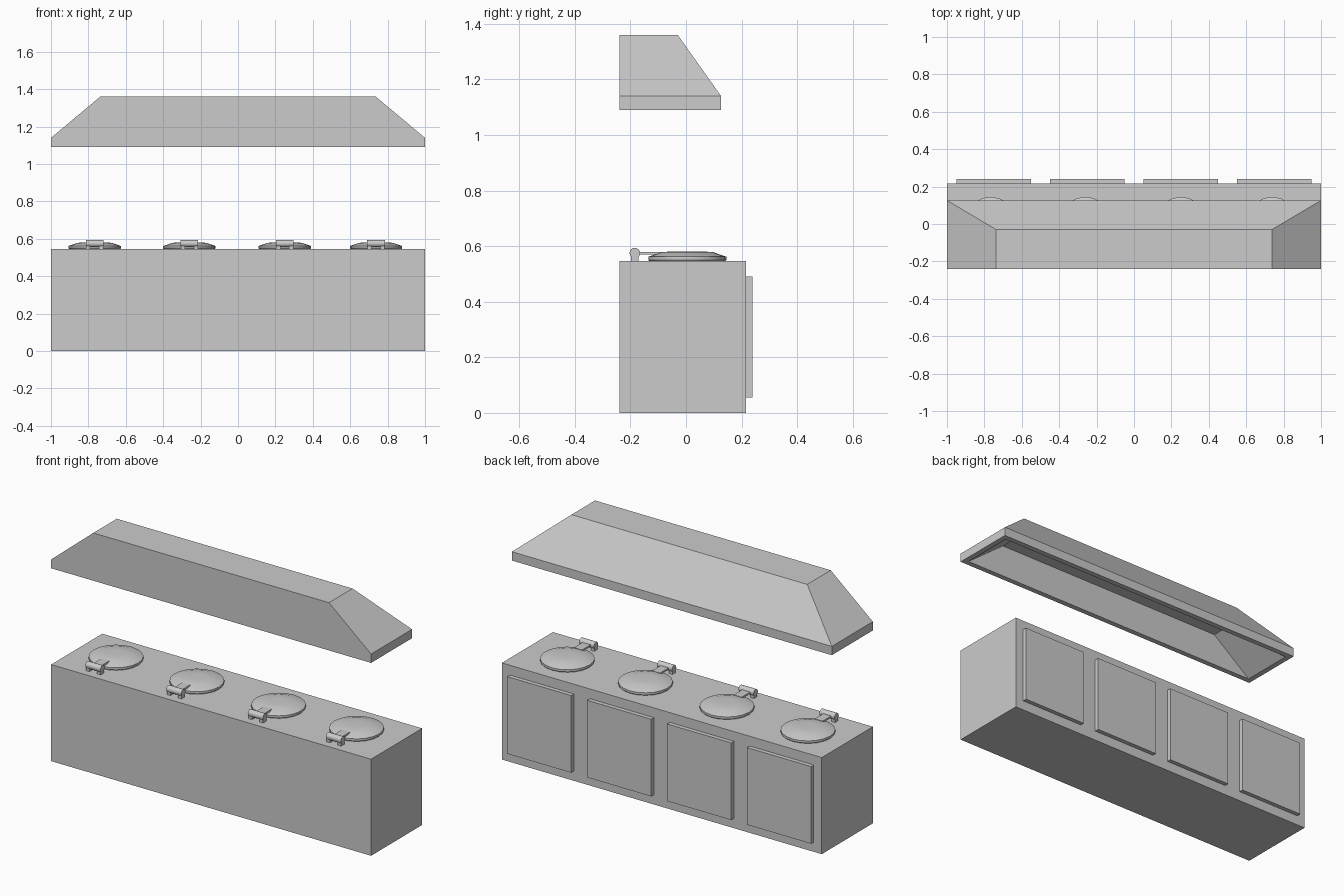
import bpy, bmesh, math
from mathutils import Matrix, Vector

if "Cube" in bpy.data.objects:
    bpy.data.objects.remove(bpy.data.objects["Cube"])


def finish(name, bm, smooth=False):
    bmesh.ops.recalc_face_normals(bm, faces=bm.faces)
    mesh = bpy.data.meshes.new(name)
    bm.to_mesh(mesh)
    bm.free()
    ob = bpy.data.objects.new(name, mesh)
    bpy.context.collection.objects.link(ob)
    if smooth:
        bpy.ops.object.select_all(action='DESELECT')
        ob.select_set(True)
        bpy.context.view_layer.objects.active = ob
        bpy.ops.object.shade_smooth_by_angle(angle=math.radians(30))
    return ob


def box(name, x0, x1, y0, y1, z0, z1):
    bm = bmesh.new()
    size = Vector((x1 - x0, y1 - y0, z1 - z0))
    mid = Vector((x0 + x1, y0 + y1, z0 + z1)) / 2
    bmesh.ops.create_cube(bm, size=1, matrix=Matrix.Translation(mid) @ Matrix.Diagonal((*size, 1)))
    return finish(name, bm)


def loft(name, rings, smooth=False):
    """Join rings of points in order and cap both ends."""
    bm = bmesh.new()
    loops = [[bm.verts.new(p) for p in ring] for ring in rings]
    n = len(loops[0])
    for a, b in zip(loops, loops[1:]):
        for i in range(n):
            j = (i + 1) % n
            bm.faces.new((a[i], a[j], b[j], b[i]))
    bm.faces.new(loops[0])
    bm.faces.new(loops[-1])
    return finish(name, bm, smooth)


def rect(hx, y0, y1, z):
    return [(-hx, y0, z), (hx, y0, z), (hx, y1, z), (-hx, y1, z)]


def circle(cx, cy, z, r, n=20):
    return [(cx + r * math.cos(2 * math.pi * i / n), cy + r * math.sin(2 * math.pi * i / n), z)
            for i in range(n)]


def cylinder_x(name, x, y, z, r, width, n=16):
    bm = bmesh.new()
    m = Matrix.Translation((x, y, z)) @ Matrix.Rotation(math.pi / 2, 4, 'Y')
    bmesh.ops.create_cone(bm, cap_ends=True, segments=n, radius1=r, radius2=r, depth=width, matrix=m)
    return finish(name, bm, True)


# Cabinet body
box("cabinet", -1, 1, -0.24, 0.216, 0, 0.546)

# Doors on the back side
for i, x in enumerate((-0.75, -0.25, 0.25, 0.75)):
    box(f"door_{i + 1}", x - 0.2, x + 0.2, 0.21, 0.24, 0.055, 0.491)

# Round hinged lids
for i, x in enumerate((-0.766, -0.26, 0.25, 0.738)):
    profile = [(0.132, 0.54), (0.14, 0.55), (0.14, 0.562), (0.09, 0.579), (0.04, 0.581)]
    loft(f"lid_{i + 1}", [circle(x, 0.005, z, r) for r, z in profile], True)
    cylinder_x(f"hinge_barrel_{i + 1}", x, -0.184, 0.575, 0.019, 0.094)
    box(f"hinge_arm_{i + 1}", x - 0.025, x + 0.025, -0.18, -0.09, 0.569, 0.579)
    for side in (-1, 1):
        px = x + side * 0.035
        box(f"hinge_post_{i + 1}", px - 0.011, px + 0.011, -0.198, -0.17, 0.54, 0.575)

# Extractor hood: sloped shell with a tapered recess underneath
loft("hood", [
    rect(0.733, -0.21, -0.04, 1.273),
    rect(0.97, -0.21, 0.096, 1.09),
    rect(1.0, -0.24, 0.126, 1.09),
    rect(1.0, -0.24, 0.126, 1.14),
    rect(0.737, -0.24, -0.03, 1.36),
])
